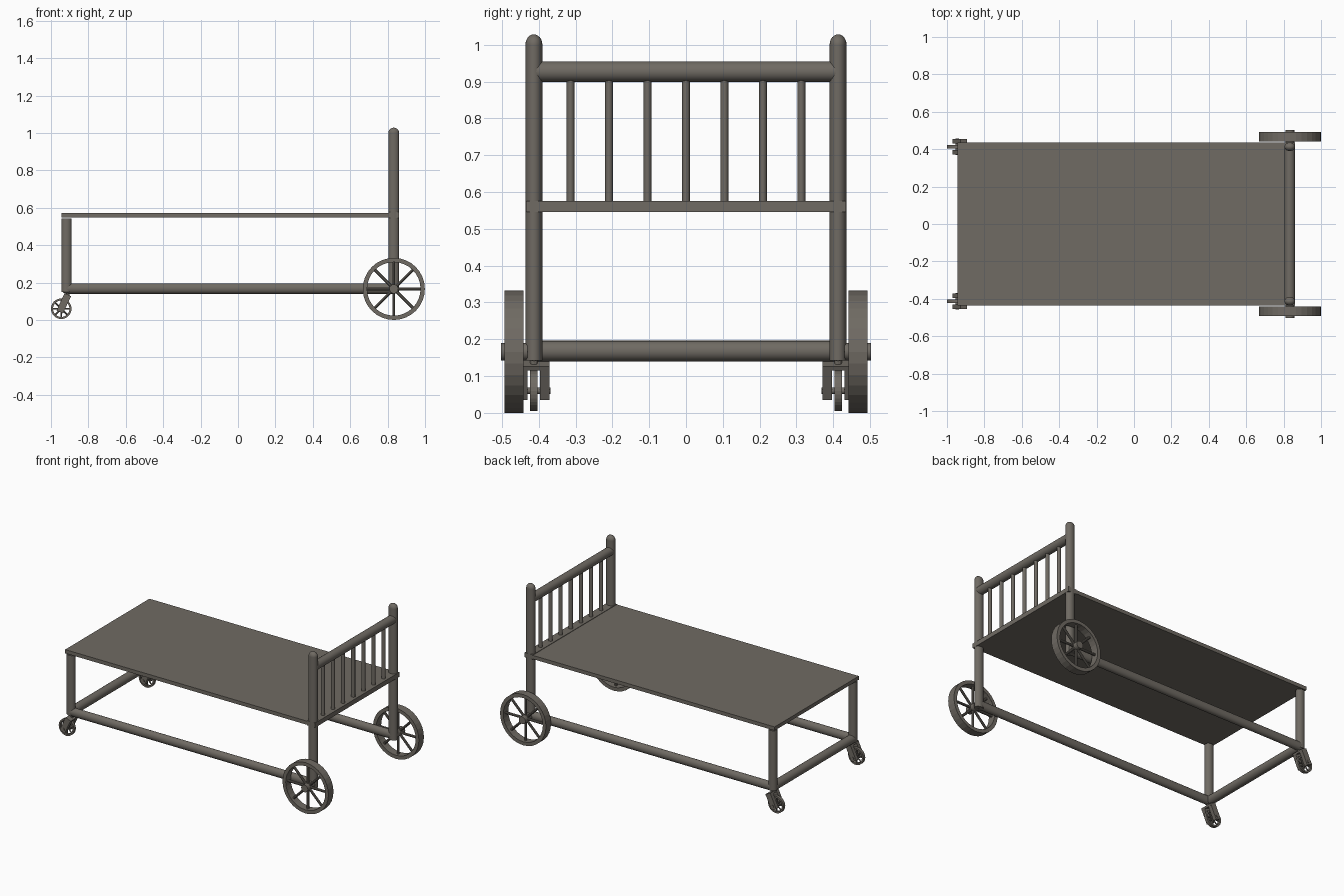
import bpy, bmesh, math
from mathutils import Matrix, Vector

if "Cube" in bpy.data.objects:
    bpy.data.objects.remove(bpy.data.objects["Cube"])

metal = bpy.data.materials.new("warm grey iron")
metal.diffuse_color = (0.16, 0.145, 0.125, 1)
metal.use_nodes = True
metal.node_tree.nodes["Principled BSDF"].inputs["Base Color"].default_value = metal.diffuse_color


def finish(name, bm, smooth=True):
    bmesh.ops.recalc_face_normals(bm, faces=bm.faces)
    me = bpy.data.meshes.new(name)
    bm.to_mesh(me)
    bm.free()
    me.materials.append(metal)
    ob = bpy.data.objects.new(name, me)
    bpy.context.collection.objects.link(ob)
    if smooth:
        bpy.ops.object.select_all(action='DESELECT')
        ob.select_set(True)
        bpy.context.view_layer.objects.active = ob
        bpy.ops.object.shade_smooth_by_angle(angle=math.radians(35))
    return ob


def add_tube(bm, a, b, r, segs=24):
    """Tube from a to b; r holds the x, y, z radii of the squashed section."""
    a, b = Vector(a), Vector(b)
    d = b - a
    rot = d.to_track_quat('Z', 'Y').to_matrix().to_4x4()
    vs = bmesh.ops.create_cone(bm, cap_ends=True, segments=segs, radius1=1,
                               radius2=1, depth=2)["verts"]
    for v in vs:
        side = rot @ Vector((v.co.x, v.co.y, 0))
        v.co = (a + b) / 2 + d * (v.co.z / 2) + Vector(p * q for p, q in zip(side, r))


def add_ball(bm, c, r):
    bmesh.ops.create_uvsphere(bm, u_segments=24, v_segments=12, radius=1,
                              matrix=Matrix.Translation(c) @ Matrix.Diagonal((*r, 1)))


def add_box(bm, c, size, tilt=0):
    bmesh.ops.create_cube(bm, size=1, matrix=Matrix.Translation(c)
                          @ Matrix.Rotation(tilt, 4, 'Y') @ Matrix.Diagonal((*size, 1)))


def tube(name, a, b, r):
    bm = bmesh.new()
    add_tube(bm, a, b, r)
    return finish(name, bm)


def box(name, c, size):
    bm = bmesh.new()
    add_box(bm, c, size)
    return finish(name, bm, False)


def wheel(name, c, outer, inner, half, spoke):
    """Rim with a square section, and four full-width bars as eight spokes."""
    bm = bmesh.new()
    n = 32
    c = Vector(c)
    section = [(outer, -half), (outer, half), (inner, half), (inner, -half)]
    rings = []
    for i in range(n):
        t = 2 * math.pi * i / n
        rings.append([bm.verts.new(c + Vector((r * math.cos(t), y, r * math.sin(t))))
                      for r, y in section])
    for i in range(n):
        p, q = rings[i], rings[(i + 1) % n]
        for k in range(4):
            m = (k + 1) % 4
            bm.faces.new((p[k], p[m], q[m], q[k]))
    mid = (outer + inner) / 2
    for i in range(4):
        t = math.pi * i / 4
        d = Vector((math.cos(t), 0, math.sin(t))) * mid
        add_tube(bm, c - d, c + d, (spoke,) * 3, 10)
    finish(name, bm, False)


HX, FX, PY = 0.833, -0.917, 0.413     # head posts, foot legs, half spacing
R = (0.028, 0.023, 0.028)             # main tube radii

# Bed base and head bar
box("bed_board", (-0.056, 0, 0.561), (1.778, 0.87, 0.024))
box("head_bar", (HX, 0, 0.561), (0.058, 0.87, 0.03))

# Headboard rail and slats
tube("headboard_rail", (HX, -PY, 0.927), (HX, PY, 0.927), R)
for i in range(7):
    y = (i - 3) * 0.1045
    tube("headboard_slat", (HX, y, 0.565), (HX, y, 0.92), (0.013, 0.011, 0.011))

# Foot cross rail
tube("foot_rail", (FX, -PY, 0.168), (FX, PY, 0.168), R)

for s, side in ((-1, "front"), (1, "back")):
    y = s * PY
    # Head post with domed top
    bm = bmesh.new()
    add_tube(bm, (HX, y, 0.142), (HX, y, 1.0), (0.029, 0.023, 0.03))
    add_ball(bm, (HX, y, 1.0), (0.029, 0.023, 0.028))
    finish(side + "_head_post", bm)

    # Foot leg and long lower rail
    tube(side + "_foot_leg", (FX, y, 0.15), (FX, y, 0.543), R)
    bm = bmesh.new()
    add_tube(bm, (FX, y, 0.168), (HX, y, 0.168), R)
    add_ball(bm, (FX, y, 0.168), R)
    finish(side + "_long_rail", bm)

    # Large wheel and axle
    wheel(side + "_large_wheel", (HX, s * 0.467, 0.166), 0.166, 0.143, 0.026, 0.008)
    tube(side + "_axle", (HX, s * 0.43, 0.166), (HX, s * 0.503, 0.166), (0.024,) * 3)

    # Caster wheel, axle and tilted fork
    wheel(side + "_caster_wheel", (-0.945, y, 0.06), 0.055, 0.044, 0.01, 0.004)
    tube(side + "_caster_axle", (-0.945, y - 0.045, 0.06), (-0.945, y + 0.045, 0.06),
         (0.009,) * 3)
    tilt = math.radians(25)
    bm = bmesh.new()
    for k in (-1, 1):
        add_box(bm, (-0.932, y + k * 0.0295, 0.088), (0.038, 0.025, 0.1), tilt)
    add_box(bm, (-0.912, y, 0.129), (0.038, 0.084, 0.012), tilt)
    add_tube(bm, (-0.912, y, 0.129), (-0.908, y, 0.155), (0.01,) * 3, 12)
    finish(side + "_caster_fork", bm, False)
